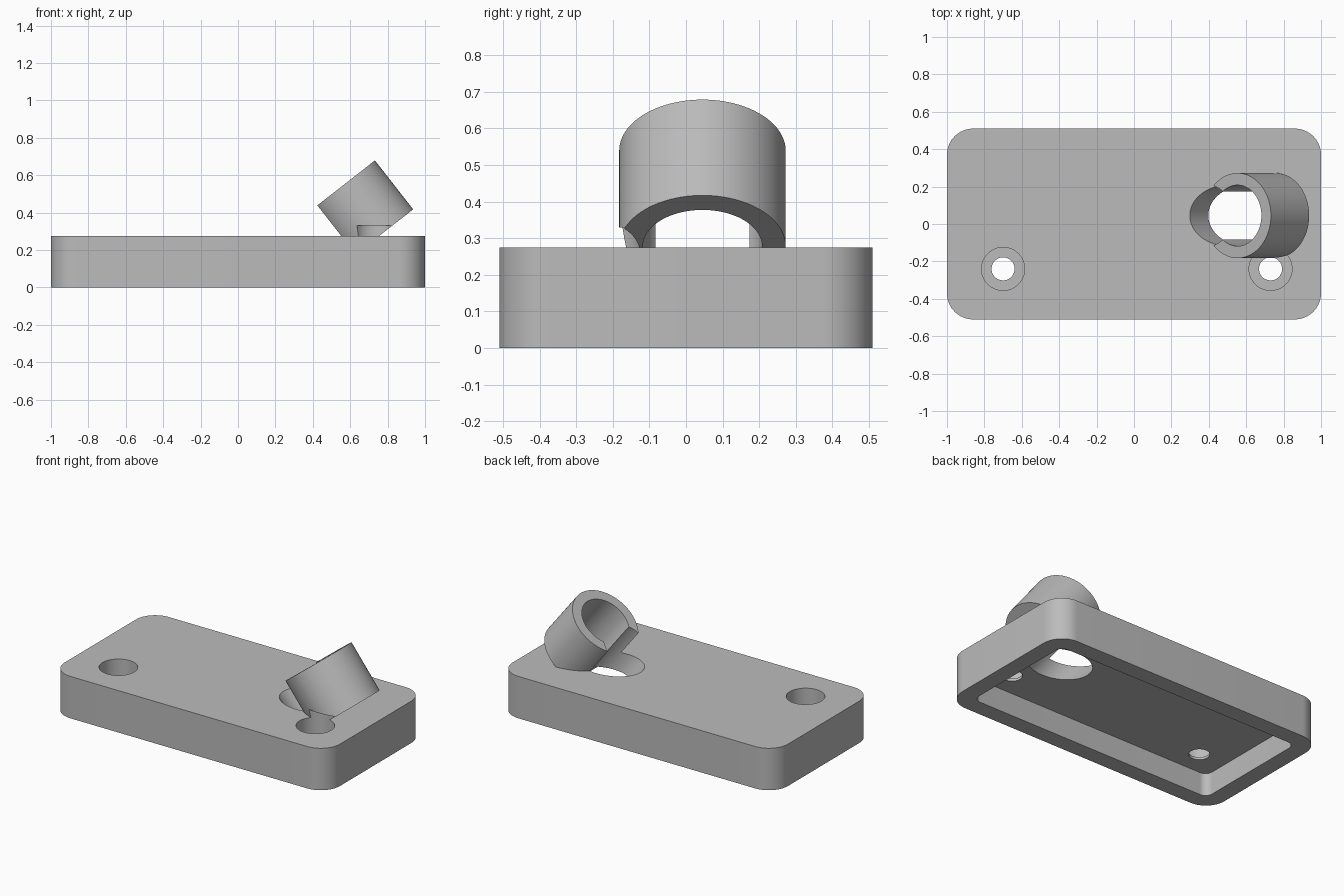
import bpy, bmesh
from math import radians, cos, sin, pi
from mathutils import Vector, Matrix

if "Cube" in bpy.data.objects:
    bpy.data.objects.remove(bpy.data.objects["Cube"], do_unlink=True)

TILT = radians(-38)
PLATE_TOP = 0.275
CEILING = 0.148
RING_CENTRE = Vector((0.655, 0.045, 0.408))
BORE = 0.163


def make_object(name, bm):
    bmesh.ops.recalc_face_normals(bm, faces=bm.faces)
    mesh = bpy.data.meshes.new(name)
    bm.to_mesh(mesh)
    bm.free()
    obj = bpy.data.objects.new(name, mesh)
    bpy.context.collection.objects.link(obj)
    return obj


def rounded_block(name, half_x, half_y, radius, z0, z1, steps=16):
    """Upright block with rounded vertical corners."""
    bm = bmesh.new()
    ring = []
    for k, (sx, sy) in enumerate(((1, 1), (-1, 1), (-1, -1), (1, -1))):
        for i in range(steps + 1):
            a = (k + i / steps) * pi / 2
            ring.append(bm.verts.new((sx * (half_x - radius) + radius * cos(a),
                                      sy * (half_y - radius) + radius * sin(a), z0)))
    base = bm.faces.new(ring)
    top = bmesh.ops.extrude_face_region(bm, geom=[base])["geom"]
    bmesh.ops.translate(bm, vec=(0, 0, z1 - z0),
                        verts=[v for v in top if isinstance(v, bmesh.types.BMVert)])
    return make_object(name, bm)


def cylinder(name, radius, length, centre, tilt=0.0):
    bm = bmesh.new()
    bmesh.ops.create_cone(bm, cap_ends=True, segments=96, radius1=radius,
                          radius2=radius, depth=length,
                          matrix=Matrix.Translation(centre) @ Matrix.Rotation(tilt, 4, 'Y'))
    return make_object(name, bm)


def combine(target, other, operation):
    """Apply a boolean and discard the helper."""
    mod = target.modifiers.new(operation.title(), 'BOOLEAN')
    mod.operation = operation
    mod.solver = 'EXACT'
    mod.object = other
    bpy.context.view_layer.objects.active = target
    bpy.ops.object.modifier_apply(modifier=mod.name)
    bpy.data.objects.remove(other, do_unlink=True)


# Hollow base plate
bracket = rounded_block("mounting_bracket", 1.0, 0.51, 0.14, 0, PLATE_TOP)
combine(bracket, rounded_block("cavity", 0.89, 0.40, 0.05, -0.1, CEILING), 'DIFFERENCE')

# Tilted clip ring, trimmed just under the plate surface
clip = cylinder("clip_ring", 0.2275, 0.332, RING_CENTRE, TILT)
combine(clip, cylinder("bore", BORE, 0.6, RING_CENTRE, TILT), 'DIFFERENCE')
combine(clip, rounded_block("trim", 1.5, 1.0, 0.1, -0.5, PLATE_TOP - 0.03), 'DIFFERENCE')
combine(bracket, clip, 'UNION')

# Slanted passage that opens the ring and pierces the plate
slot_centre = RING_CENTRE - 0.2 * Vector((cos(TILT), 0, -sin(TILT)))
combine(bracket, cylinder("passage", BORE, 0.64, slot_centre, TILT), 'DIFFERENCE')

# Counterbored screw holes
for x in (-0.70, 0.73):
    floor, top = 0.165, 0.33
    combine(bracket, cylinder("counterbore", 0.115, top - floor,
                              Vector((x, -0.24, (floor + top) / 2))), 'DIFFERENCE')
    combine(bracket, cylinder("screw_hole", 0.0615, 0.2,
                              Vector((x, -0.24, 0.15))), 'DIFFERENCE')

# Plain grey material
grey = bpy.data.materials.new("plain grey")
grey.use_nodes = True
colour = (0.5, 0.5, 0.5, 1)
grey.diffuse_color = colour
grey.node_tree.nodes["Principled BSDF"].inputs["Base Color"].default_value = colour
bracket.data.materials.clear()
bracket.data.materials.append(grey)
for poly in bracket.data.polygons:
    poly.material_index = 0

# Smooth curved walls, sharp rims
bpy.ops.object.select_all(action='DESELECT')
bracket.select_set(True)
bpy.context.view_layer.objects.active = bracket
bpy.ops.object.shade_smooth_by_angle(angle=radians(30))
